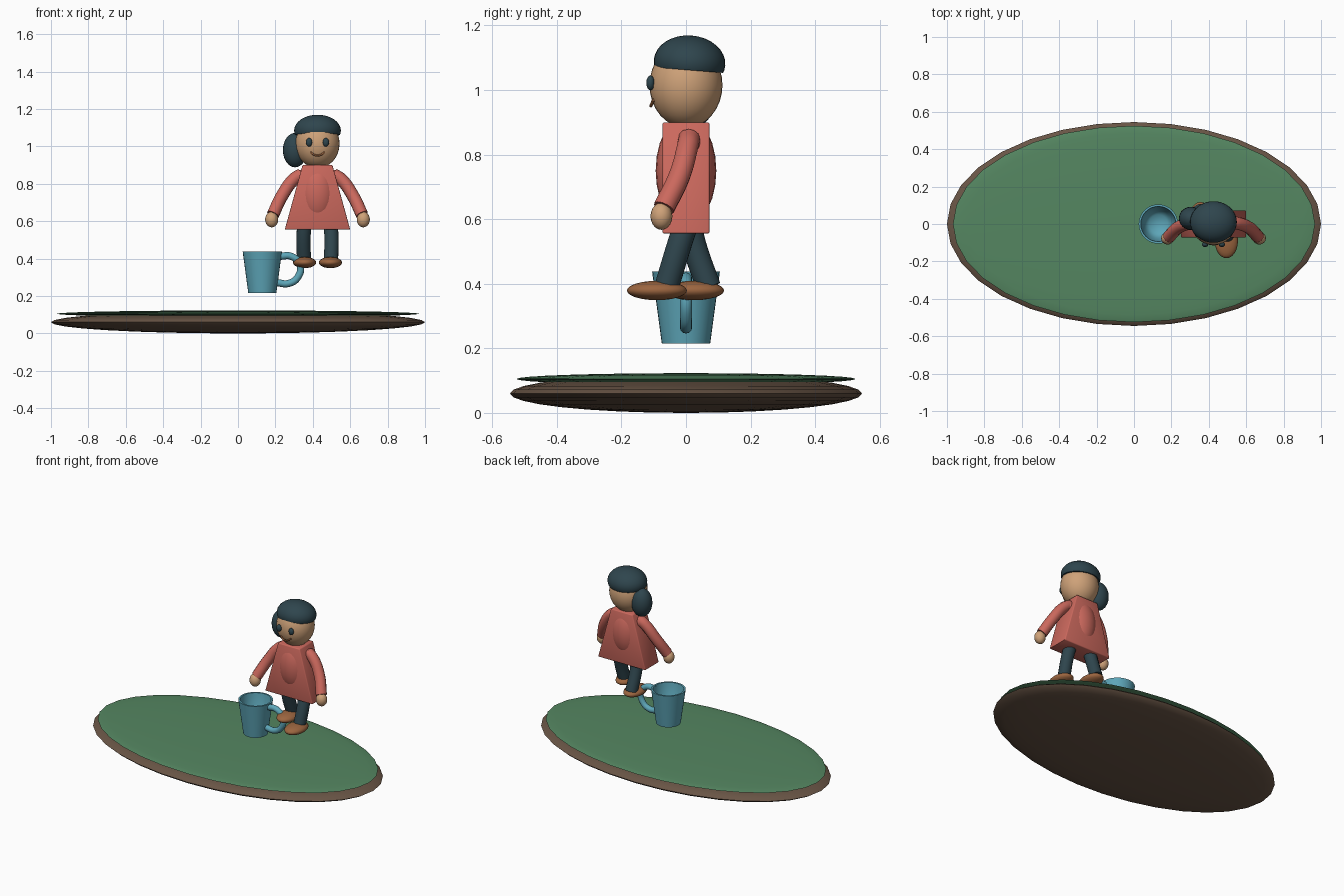
import bpy, bmesh, math
from mathutils import Matrix, Vector

if "Cube" in bpy.data.objects:
    bpy.data.objects.remove(bpy.data.objects["Cube"])


def material(name, rgb):
    m = bpy.data.materials.new(name)
    m.diffuse_color = (*rgb, 1)
    m.use_nodes = True
    m.node_tree.nodes["Principled BSDF"].inputs["Base Color"].default_value = m.diffuse_color
    return m


GRASS = material("grass green", (0.09, 0.24, 0.12))
SOIL = material("soil brown", (0.14, 0.09, 0.06))
RED = material("coral red", (0.60, 0.14, 0.11))
SKIN = material("skin tan", (0.62, 0.36, 0.19))
DARK = material("dark slate", (0.028, 0.06, 0.075))
SHOE = material("leather brown", (0.33, 0.13, 0.05))
TEAL = material("mug blue", (0.11, 0.38, 0.48))

CX = 0.425  # centre line of the figure


def finish(name, bm, mat, smooth=True):
    me = bpy.data.meshes.new(name)
    bmesh.ops.recalc_face_normals(bm, faces=bm.faces)
    bm.to_mesh(me)
    bm.free()
    me.materials.append(mat)
    ob = bpy.data.objects.new(name, me)
    bpy.context.collection.objects.link(ob)
    if smooth:
        bpy.ops.object.select_all(action='DESELECT')
        bpy.context.view_layer.objects.active = ob
        ob.select_set(True)
        bpy.ops.object.shade_smooth_by_angle(angle=math.radians(50))
    return ob


def ellipsoid(name, centre, radii, mat, seg=24, rings=12, cut=None, tilt=0):
    """Scaled sphere; cut removes everything below that local height."""
    bm = bmesh.new()
    bmesh.ops.create_uvsphere(bm, u_segments=seg, v_segments=rings, radius=1)
    if cut is not None:
        res = bmesh.ops.bisect_plane(bm, geom=bm.verts[:] + bm.edges[:] + bm.faces[:],
                                     plane_co=(0, 0, cut), plane_no=(0, 0, -1), clear_outer=True)
        edges = [e for e in res['geom_cut'] if isinstance(e, bmesh.types.BMEdge)]
        bmesh.ops.edgeloop_fill(bm, edges=edges)
    bm.transform(Matrix.Translation(centre) @ Matrix.Rotation(tilt, 4, 'X') @ Matrix.Diagonal((*radii, 1)))
    return finish(name, bm, mat)


def tube(name, points, radius, mat, sides=4):
    """Round tube along a smooth path, turned into a mesh."""
    cu = bpy.data.curves.new(name, 'CURVE')
    cu.dimensions = '3D'
    cu.bevel_depth = radius
    cu.bevel_resolution = sides
    cu.resolution_u = 8
    cu.use_fill_caps = True
    sp = cu.splines.new('BEZIER')
    sp.bezier_points.add(len(points) - 1)
    for bp, p in zip(sp.bezier_points, points):
        bp.co = p
        bp.handle_left_type = bp.handle_right_type = 'AUTO'
    cu.materials.append(mat)
    ob = bpy.data.objects.new(name, cu)
    bpy.context.collection.objects.link(ob)
    bpy.ops.object.select_all(action='DESELECT')
    bpy.context.view_layer.objects.active = ob
    ob.select_set(True)
    bpy.ops.object.convert(target='MESH')
    bpy.ops.object.shade_smooth_by_angle(angle=math.radians(50))


def lathe(name, profile, centre, mat, seg=32):
    """Profile of (radius, height) spun about a vertical axis."""
    bm = bmesh.new()
    vs = [bm.verts.new((r, 0, z)) for r, z in profile]
    es = [bm.edges.new(p) for p in zip(vs, vs[1:])]
    bmesh.ops.spin(bm, geom=vs + es, cent=(0, 0, 0), axis=(0, 0, 1), angle=math.tau, steps=seg)
    bmesh.ops.remove_doubles(bm, verts=bm.verts, dist=1e-4)
    bm.transform(Matrix.Translation(centre))
    finish(name, bm, mat)


# Ground island
ellipsoid("soil_base", (0, 0, 0.06), (1, 0.545, 0.06), SOIL, 32, 16)
ellipsoid("grass_top", (0, 0, 0.105), (0.968, 0.525, 0.018), GRASS, 32, 16)

# Mug
lathe("mug_cup", [(0, 0.215), (0.075, 0.215), (0.105, 0.438), (0.094, 0.438),
                  (0.074, 0.27), (0.05, 0.245), (0, 0.237)], (0.13, 0, 0), TEAL)
tube("mug_handle", [(0.222, 0, 0.412), (0.285, 0, 0.412), (0.332, 0, 0.365),
                    (0.318, 0, 0.298), (0.27, 0, 0.267), (0.205, 0, 0.272)], 0.019, TEAL)

# Dress: flared prism with a rounded torso showing through
bm = bmesh.new()
outline = [(-0.175, 0.555), (0.175, 0.555), (0.08, 0.9), (-0.08, 0.9)]
face = bm.faces.new([bm.verts.new((CX + x, -0.073, z)) for x, z in outline])
ext = bmesh.ops.extrude_face_region(bm, geom=[face])
bmesh.ops.translate(bm, vec=(0, 0.146, 0),
                    verts=[v for v in ext['geom'] if isinstance(v, bmesh.types.BMVert)])
bmesh.ops.recalc_face_normals(bm, faces=bm.faces)
bmesh.ops.bevel(bm, geom=bm.edges[:], offset=0.006, segments=2, affect='EDGES', profile=0.5)
finish("dress", bm, RED)
ellipsoid("torso", (CX, 0, 0.75), (0.105, 0.094, 0.17), RED)

# Head, hair and ponytail
ellipsoid("head", (CX, 0, 1.015), (0.118, 0.113, 0.132), SKIN, 32, 16)
ellipsoid("hair_cap", (CX, 0.011, 1.085), (0.125, 0.111, 0.084), DARK, 32, 16, cut=-0.28, tilt=-0.08)
ellipsoid("ponytail", (0.305, 0.03, 0.98), (0.065, 0.062, 0.092), DARK)

# Face
for side, label in ((-1, "left"), (1, "right")):
    ellipsoid(label + "_eye", (CX + side * 0.045, -0.11, 1.022), (0.017, 0.013, 0.023), DARK, 16, 8)
tube("mouth", [(CX - 0.038, -0.101, 0.969), (CX - 0.018, -0.107, 0.955), (CX, -0.109, 0.951),
               (CX + 0.018, -0.107, 0.955), (CX + 0.038, -0.101, 0.969)], 0.005, SHOE, 2)

# Arms and legs
for side, label, ankle_y, shoe_y in ((-1, "left", 0.07, 0.025), (1, "right", -0.06, -0.09)):
    tube(label + "_sleeve", [(CX + side * 0.085, 0.01, 0.85), (CX + side * 0.125, 0.005, 0.825),
                             (CX + side * 0.19, -0.02, 0.735),
                             (CX + side * 0.238, -0.068, 0.635)], 0.034, RED)
    ellipsoid(label + "_shoulder", (CX + side * 0.095, 0.01, 0.838), (0.036, 0.034, 0.036), RED)
    ellipsoid(label + "_hand", (CX + side * 0.245, -0.076, 0.609), (0.035, 0.034, 0.042), SKIN, 16, 10)
    tube(label + "_leg", [(CX + side * 0.068, 0.005, 0.6), (CX + side * 0.075, ankle_y * 0.4, 0.51),
                          (CX + side * 0.072, ankle_y, 0.39)], 0.039, DARK)
    ellipsoid(label + "_shoe", (CX + side * 0.069, shoe_y, 0.379), (0.062, 0.093, 0.03), SHOE)
